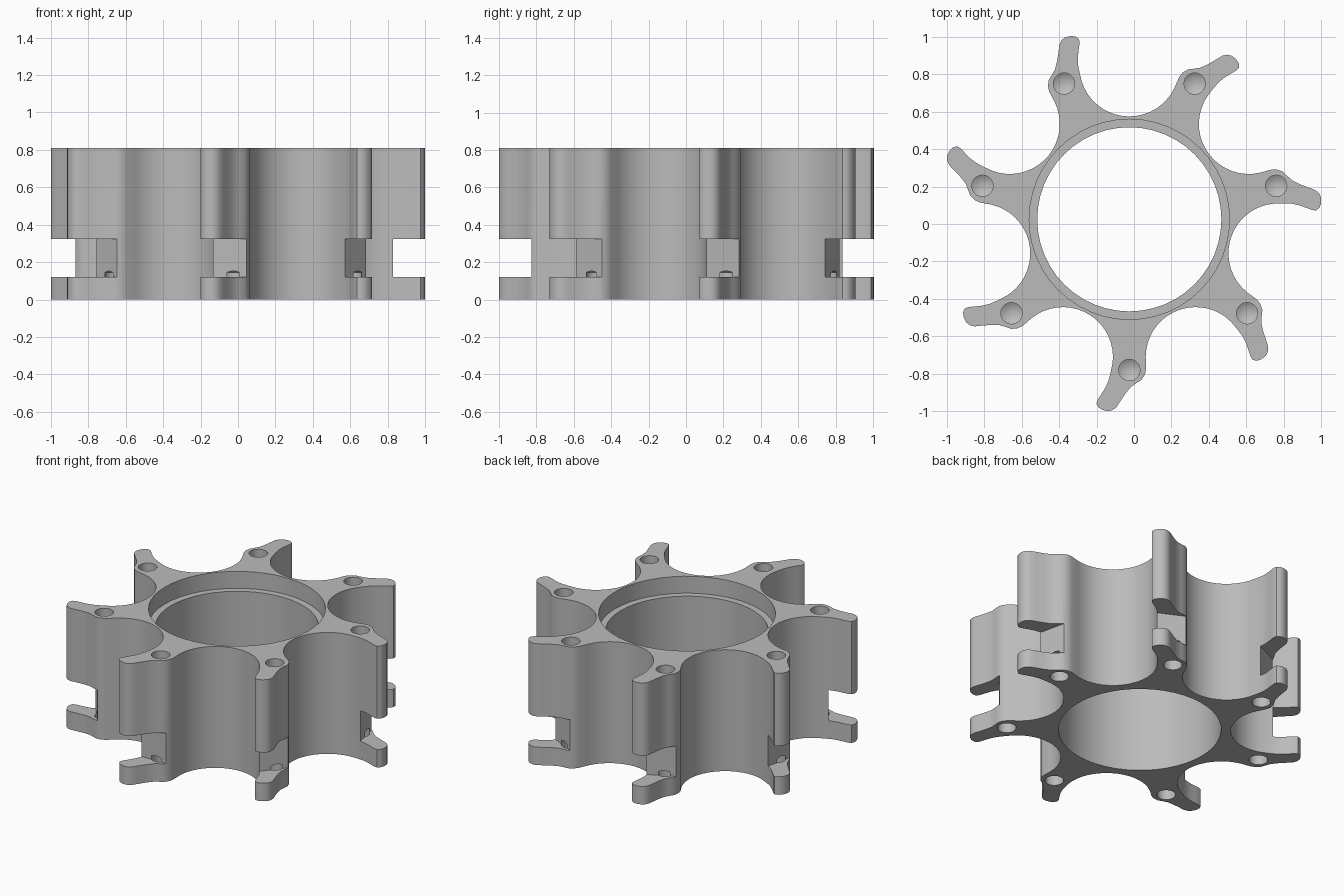
import bpy, bmesh
from math import sin, cos, pi, tau
from mathutils import Vector, Matrix

if "Cube" in bpy.data.objects:
    bpy.data.objects.remove(bpy.data.objects["Cube"])

ARMS = 7
HEIGHT = 0.81
CENTRE = Vector((-0.025, 0.025, 0))
HOLE_AT, HOLE_R = 0.805, 0.057
VALLEY_AT, VALLEY_R = 0.817, 0.267
arm_angles = [-pi / 2 + k * tau / ARMS for k in range(ARMS)]

# One hooked arm, as (sideways, outward) points
ARM = [(-.09, .77), (-.1, .82), (-.112, .865), (-.128, .9), (-.15, .935), (-.17, .965),
       (-.176, .985), (-.165, 1.005), (-.145, 1.018), (-.115, 1.025), (-.09, 1.02),
       (-.068, 1.003), (-.05, .975), (-.02, .93), (.009, .895), (.035, .877),
       (.065, .858), (.083, .83), (.09, .8)]


def polar(angle, radius):
    return Vector((cos(angle) * radius, sin(angle) * radius, 0))


def finish(bm, name):
    bmesh.ops.recalc_face_normals(bm, faces=bm.faces)
    mesh = bpy.data.meshes.new(name)
    bm.to_mesh(mesh)
    bm.free()
    ob = bpy.data.objects.new(name, mesh)
    bpy.context.collection.objects.link(ob)
    return ob


def lathe(bm, profile, at, segments):
    """Closed solid from (radius, z) points, turned about a vertical axis."""
    rings = []
    for r, z in profile:
        if r == 0:
            rings.append([bm.verts.new(at + Vector((0, 0, z)))])
        else:
            rings.append([bm.verts.new(at + polar(tau * i / segments, r) + Vector((0, 0, z)))
                          for i in range(segments)])
    for low, high in zip(rings, rings[1:]):
        for i in range(segments):
            j = (i + 1) % segments
            corners = [low[i % len(low)], low[j % len(low)],
                       high[j % len(high)], high[i % len(high)]]
            bm.faces.new(list(dict.fromkeys(corners)))


# Body: arms joined by round valleys, extruded upwards
outline = []
for a in arm_angles:
    out, side = polar(a, 1), polar(a + pi / 2, 1)
    outline += [CENTRE + side * u + out * v for u, v in ARM]
    mid = a + pi / ARMS
    sweep = pi / 2 - pi / ARMS
    for i in range(17):
        turn = sweep * (1 - i / 8)
        outline.append(CENTRE + polar(mid, VALLEY_AT) + polar(mid + pi + turn, VALLEY_R))
bm = bmesh.new()
base = bm.faces.new([bm.verts.new(p) for p in outline])
top = bmesh.ops.extrude_face_region(bm, geom=[base])["geom"]
bmesh.ops.translate(bm, vec=(0, 0, HEIGHT), verts=[g for g in top if isinstance(g, bmesh.types.BMVert)])
body = finish(bm, "hub_body")

# Cutter: stepped centre bore and cone-ended screw holes, top and bottom
bm = bmesh.new()
lathe(bm, [(0, -.1), (.492, -.1), (.492, .697), (.535, .697), (.535, 1), (0, 1)], CENTRE, 48)
for a in arm_angles:
    at = CENTRE + polar(a, HOLE_AT)
    lathe(bm, [(0, -.1), (HOLE_R, -.1), (HOLE_R, .145), (0, .18)], at, 24)
    lathe(bm, [(0, .55), (HOLE_R, .585), (HOLE_R, 1), (0, 1)], at, 24)
drill = finish(bm, "drill_cutter")

# Cutter: one slot across the end of each arm
bm = bmesh.new()
for a in arm_angles:
    place = (Matrix.Translation(CENTRE + polar(a, 1.0) + Vector((0, 0, .2225)))
             @ Matrix.Rotation(a, 4, "Z") @ Matrix.Diagonal((.3, .5, .205, 1)))
    bmesh.ops.create_cube(bm, size=1, matrix=place)
slots = finish(bm, "slot_cutter")

# Cut the body, then drop the cutters
for cutter in (drill, slots):
    cutter.hide_render = True
    mod = body.modifiers.new(cutter.name, "BOOLEAN")
    mod.operation = "DIFFERENCE"
    mod.solver = "EXACT"
    mod.object = cutter
bpy.context.view_layer.update()
cut = body.evaluated_get(bpy.context.evaluated_depsgraph_get())
body_mesh = bpy.data.meshes.new_from_object(cut)
body.modifiers.clear()
body.data = body_mesh
for cutter in (drill, slots):
    bpy.data.objects.remove(cutter)

# Plain grey finish
grey = bpy.data.materials.new("plain_grey")
grey.use_nodes = True
colour = (0.5, 0.5, 0.5, 1)
grey.diffuse_color = colour
grey.node_tree.nodes["Principled BSDF"].inputs["Base Color"].default_value = colour
body.data.materials.clear()
body.data.materials.append(grey)

bpy.ops.object.select_all(action="DESELECT")
body.select_set(True)
bpy.context.view_layer.objects.active = body
bpy.ops.object.shade_smooth_by_angle(angle=pi / 6)
